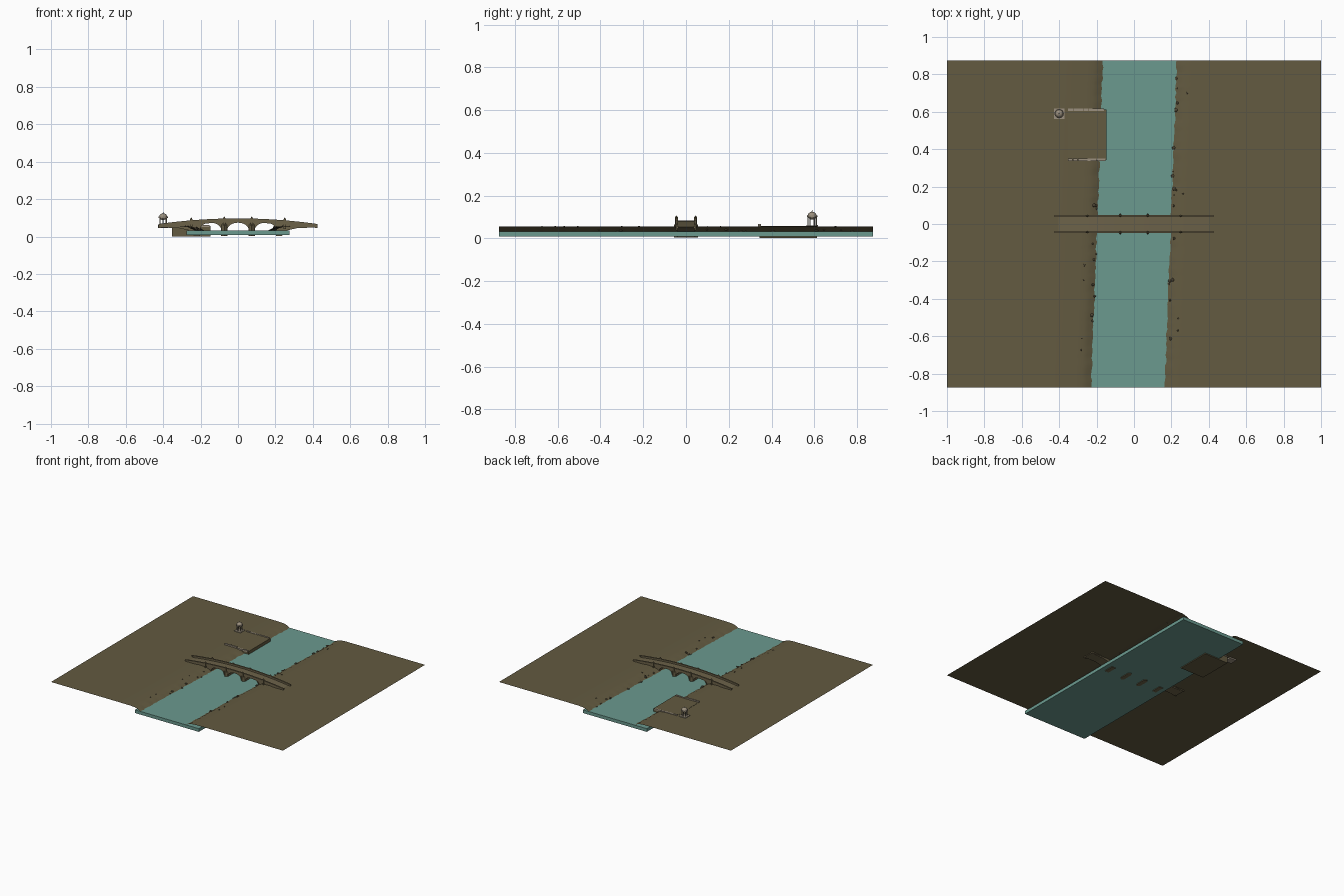
import bpy, bmesh, math, random
from mathutils import Matrix

random.seed(4)
cube = bpy.data.objects.get("Cube")
if cube:
    bpy.data.objects.remove(cube, do_unlink=True)


def material(name, r, g, b):
    m = bpy.data.materials.new(name)
    m.use_nodes = True
    m.diffuse_color = (r, g, b, 1)
    m.node_tree.nodes["Principled BSDF"].inputs["Base Color"].default_value = (r, g, b, 1)
    return m


EARTH = material("earth", .125, .103, .052)
WATER = material("water", .145, .32, .272)
BRIDGE = material("bridge_stone", .15, .122, .066)
PALE = material("pale_stone", .33, .28, .21)
ROCK = material("rock", .105, .085, .05)


def finish(name, bm, mat):
    bmesh.ops.recalc_face_normals(bm, faces=bm.faces)
    me = bpy.data.meshes.new(name)
    bm.to_mesh(me)
    bm.free()
    me.materials.append(mat)
    ob = bpy.data.objects.new(name, me)
    bpy.context.collection.objects.link(ob)
    return ob


def box(name, x0, x1, y0, y1, z0, z1, mat):
    bm = bmesh.new()
    place = Matrix.Translation(((x0 + x1) / 2, (y0 + y1) / 2, (z0 + z1) / 2))
    bmesh.ops.create_cube(bm, size=1, matrix=place @ Matrix.Diagonal((x1 - x0, y1 - y0, z1 - z0, 1)))
    return finish(name, bm, mat)


def cone(name, x, y, z0, z1, r0, r1, sides, mat, turn=0):
    bm = bmesh.new()
    place = Matrix.Translation((x, y, (z0 + z1) / 2)) @ Matrix.Rotation(turn, 4, "Z")
    bmesh.ops.create_cone(bm, cap_ends=True, segments=sides, radius1=r0, radius2=r1, depth=z1 - z0, matrix=place)
    return finish(name, bm, mat)


def slab_xz(name, outline, y0, y1, mat):
    # extrude an x-z outline along y
    bm = bmesh.new()
    face = bm.faces.new([bm.verts.new((x, y0, z)) for x, z in outline])
    ext = bmesh.ops.extrude_face_region(bm, geom=[face])
    moved = [v for v in ext["geom"] if isinstance(v, bmesh.types.BMVert)]
    bmesh.ops.translate(bm, verts=moved, vec=(0, y1 - y0, 0))
    bmesh.ops.triangulate(bm, faces=[f for f in bm.faces if len(f.verts) > 4])
    return finish(name, bm, mat)


HALF_Y = .875


def waterline(side, y):
    return side * .197 + .037 * y


# Ground sheet dipping into the river channel
bank = [(-.035, .018), (0, .033), (.025, .046), (.05, .053), (.09, .0555), (.2, .056)]
bm = bmesh.new()
rows = []
for i in range(91):
    y = -HALF_Y + 2 * HALF_Y * i / 90
    halves = []
    for side in (-1, 1):
        jitter = random.uniform(-.004, .004)
        half = [(waterline(side, y) + side * (d + (jitter if d < .04 else 0)), z) for d, z in bank]
        halves.append(half + [(side, .056)])
    rows.append([bm.verts.new((x, y, z)) for x, z in halves[0][::-1] + halves[1]])
for a, b in zip(rows, rows[1:]):
    for j in range(len(a) - 1):
        bm.faces.new((a[j], a[j + 1], b[j + 1], b[j]))
ground = finish("ground", bm, EARTH)
for p in ground.data.polygons:
    p.use_smooth = True
    if p.normal.z < 0:
        p.flip()

# River
box("river_water", -.275, .275, -HALF_Y, HALF_Y, .008, .033, WATER)

# Rocks scattered along the banks
bm = bmesh.new()
for side in (-1, 1):
    for i in range(24):
        y = random.uniform(-.8, .8)
        if abs(y) < .07 or (side < 0 and .3 < y < .65):
            continue
        away = random.choice((0, .005, .01, .02, .06))
        r = random.uniform(.004, .011) if away < .03 else .006
        z = .034 + min(away, .025) * .8
        place = Matrix.Translation((waterline(side, y) + side * away, y, z))
        scale = Matrix.Diagonal((1, random.uniform(.8, 1.3), .7, 1))
        bmesh.ops.create_icosphere(bm, subdivisions=1, radius=r, matrix=place @ scale)
finish("bank_rocks", bm, ROCK)

# Bridge body: humped deck over three arches
END = .425
SPAN = .147
RISE = .04


def deck_z(x):
    return .053 + .03 * (1 - (x / END) ** 2)


def arch(center, radius, rise):
    for k in range(17):
        t = math.pi * k / 16
        yield center - radius * math.cos(t), .034 + rise * math.sin(t)


under = [(-END, .048), (-.32, .046), (-.25, .03), (-.235, .003)]
for i in (-1, 0, 1):
    c = i * SPAN
    under += [(c - .057, .003)] + list(arch(c, .057, RISE)) + [(c + .057, .003)]
under += [(.235, .003), (.25, .03), (.32, .046), (END, .048)]
steps = [END - 2 * END * k / 32 for k in range(33)]
slab_xz("bridge_body", under + [(x, deck_z(x)) for x in steps], -.039, .039, BRIDGE)

for side in (-1, 1):
    label = "front" if side < 0 else "back"
    # Parapet following the hump
    outline = [(x, deck_z(x) - .008) for x in reversed(steps)] + [(x, deck_z(x) + .012) for x in steps]
    slab_xz(label + "_parapet", outline, side * .038, side * .046, BRIDGE)
    cap = [(x, deck_z(x) + .011) for x in reversed(steps)] + [(x, deck_z(x) + .014) for x in steps]
    slab_xz(label + "_coping", cap, side * .037, side * .048, BRIDGE)
    # Arch rings
    for i in (-1, 0, 1):
        ring = list(arch(i * SPAN, .057, RISE)) + list(arch(i * SPAN, .064, RISE + .005))[::-1]
        slab_xz(label + "_arch_ring", ring, side * .038, side * .042, BRIDGE)
    # Pointed cutwaters and pilasters on the river piers
    for s in (-1, 1):
        x = s * SPAN / 2
        top = deck_z(x) + .014
        cone("cutwater", x, side * .041, .003, .062, .016, .015, 4, BRIDGE)
        cone("cutwater_cap", x, side * .041, .062, .075, .015, .004, 4, BRIDGE)
        box("pilaster", x - .006, x + .006, side * .04, side * .051, .06, top + .002, BRIDGE)
        cone("pinnacle", x, side * .045, top + .002, top + .01, .007, .001, 4, BRIDGE)
        # End posts where the ramps begin
        x = s * .25
        top = deck_z(x) + .014
        box("ramp_post", x - .006, x + .006, side * .038, side * .049, .04, top + .006, BRIDGE)
        cone("ramp_post_cap", x, side * .0435, top + .006, top + .014, .007, .001, 4, BRIDGE)

# Quay block with broken low walls
box("quay", -.353, -.148, .343, .612, .001, .057, EARTH)
for y in (.344, .611):
    x = -.353
    while x < -.16:
        w = min(random.uniform(.025, .055), -.148 - x)
        h = random.choice((.06, .062, .066))
        box("quay_wall_block", x, x + w - .002, y - .006, y + .006, .05, h, PALE)
        x += w

# Small domed pavilion beside the quay
PX, PY = -.4, .59
box("pavilion_base", PX - .028, PX + .028, PY - .028, PY + .028, .045, .061, PALE)
for k in range(6):
    a = math.tau * (k + .5) / 6
    cone("pavilion_column", PX + .019 * math.cos(a), PY + .019 * math.sin(a), .061, .1, .003, .003, 8, PALE)
cone("pavilion_ring", PX, PY, .099, .106, .025, .025, 20, PALE)
bm = bmesh.new()
bmesh.ops.create_uvsphere(bm, u_segments=20, v_segments=10, radius=.021,
                          matrix=Matrix.Translation((PX, PY, .106)) @ Matrix.Diagonal((1, 1, .85, 1)))
dome = finish("pavilion_dome", bm, PALE)
for p in dome.data.polygons:
    p.use_smooth = True
cone("pavilion_finial", PX, PY, .122, .132, .003, .001, 8, PALE)
